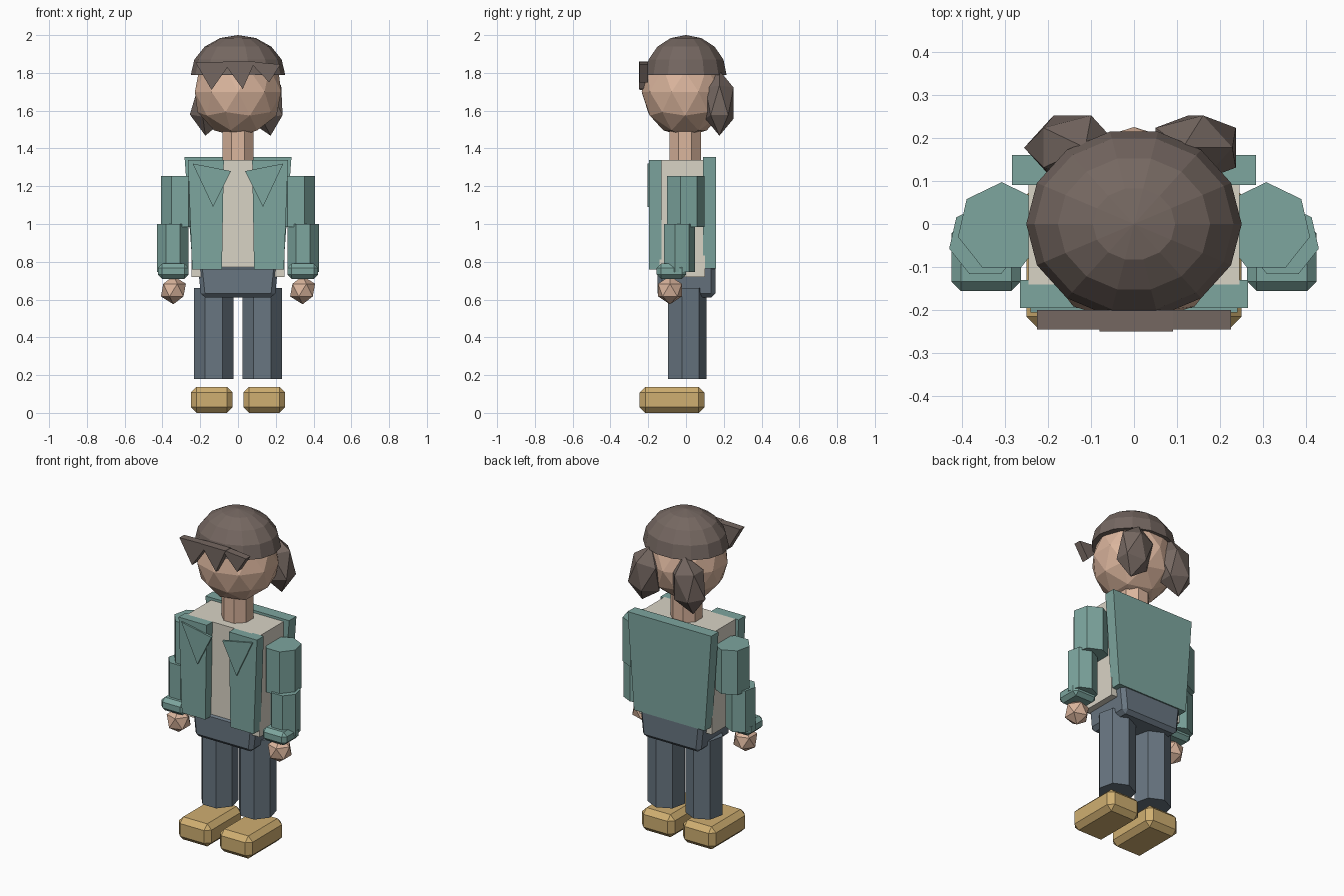
import bpy, bmesh, math
from mathutils import Matrix, Vector

if "Cube" in bpy.data.objects:
    bpy.data.objects.remove(bpy.data.objects["Cube"])


def material(name, rgb):
    m = bpy.data.materials.new(name)
    m.diffuse_color = [(c / 255) ** 2.2 for c in rgb] + [1]
    m.use_nodes = True
    m.node_tree.nodes["Principled BSDF"].inputs["Base Color"].default_value = m.diffuse_color
    return m


HAIR = material("hair_brown", (116, 103, 97))
SKIN = material("skin", (218, 180, 156))
TEAL = material("jacket_teal", (124, 164, 157))
CREAM = material("shirt_cream", (216, 210, 196))
PANTS = material("trouser_slate", (104, 117, 128))
SHOE = material("shoe_tan", (206, 173, 112))


def finish(name, bm, mat):
    bmesh.ops.recalc_face_normals(bm, faces=bm.faces)
    me = bpy.data.meshes.new(name)
    bm.to_mesh(me)
    bm.free()
    me.materials.append(mat)
    ob = bpy.data.objects.new(name, me)
    bpy.context.collection.objects.link(ob)
    return ob


def loft(name, rings, mat, bevel=0):
    """Closed solid through rings of equal point count."""
    bm = bmesh.new()
    vs = [[bm.verts.new(p) for p in r] for r in rings]
    n = len(vs[0])
    for a, b in zip(vs, vs[1:]):
        for i in range(n):
            j = (i + 1) % n
            bm.faces.new((a[i], a[j], b[j], b[i]))
    bm.faces.new(vs[0])
    bm.faces.new(vs[-1])
    if bevel:
        bmesh.ops.bevel(bm, geom=bm.edges[:], offset=bevel, segments=1,
                        affect='EDGES', profile=0.5)
    return finish(name, bm, mat)


def plate(name, outline, y0, y1, mat):
    """Front-view (x, z) outline given depth from y0 to y1."""
    return loft(name, [[(x, y, z) for x, z in outline] for y in (y0, y1)], mat)


def box(name, x0, x1, y0, y1, z0, z1, mat, bevel=0):
    return loft(name, [[(x0, y0, z), (x1, y0, z), (x1, y1, z), (x0, y1, z)]
                       for z in (z0, z1)], mat, bevel)


def ring(cx, cy, z, rx, ry, n, start):
    return [(cx + rx * math.cos(start + i * math.tau / n),
             cy + ry * math.sin(start + i * math.tau / n), z) for i in range(n)]


def tube(name, cx, cy, r, z0, z1, mat, n=7, start=math.pi / 2):
    return loft(name, [ring(cx, cy, z, r, r, n, start) for z in (z0, z1)], mat)


def ball(name, loc, size, mat, sub=1, tilt=0):
    bm = bmesh.new()
    m = (Matrix.Translation(loc) @ Matrix.Rotation(tilt, 4, 'Y')
         @ Matrix.Diagonal(Vector(size)).to_4x4())
    bmesh.ops.create_icosphere(bm, subdivisions=sub, radius=1, matrix=m)
    return finish(name, bm, mat)


# Head, neck and hair cap
ball("head", (0, -0.005, 1.70), (0.24, 0.23, 0.24), SKIN, 2)
tube("neck", 0, -0.005, 0.09, 1.32, 1.52, SKIN, 8, math.pi / 8)
lats = [math.radians(a) for a in (0, 22.5, 45, 67.5, 89.9)]
loft("hair_cap", [ring(0, 0, 1.79 + 0.21 * math.sin(a), 0.25 * math.cos(a),
                       0.22 * math.cos(a), 14, 0) for a in lats], HAIR)

# Fringe teeth
plate("fringe_left", [(-0.225, 1.855), (-0.035, 1.86), (-0.14, 1.71)], -0.245, -0.2, HAIR)
plate("fringe_middle", [(-0.08, 1.86), (0.09, 1.86), (0.025, 1.715)], -0.25, -0.2, HAIR)
plate("fringe_right", [(0.06, 1.86), (0.225, 1.845), (0.165, 1.75)], -0.245, -0.2, HAIR)

# Shirt, jacket back and hips
box("shirt", -0.245, 0.245, -0.14, 0.1, 0.72, 1.34, CREAM)
plate("jacket_back", [(-0.24, 0.765), (0.24, 0.765), (0.283, 1.355), (-0.283, 1.355)],
      0.09, 0.16, TEAL)
loft("hips", [[(-w, -0.15, z), (w, -0.15, z), (w, 0.155, z), (-w, 0.155, z)]
              for w, z in ((0.195, 0.61), (0.213, 0.785))], PANTS, 0.022)

# Paired parts
for s, side in ((-1, "left"), (1, "right")):
    ball("hair_bunch_" + side, (s * 0.143, 0.177, 1.64), (0.112, 0.088, 0.175),
         HAIR, 1, -s * 0.17)
    plate("jacket_front_" + side,
          [(s * 0.075, 1.34), (s * 0.265, 1.34), (s * 0.243, 0.76), (s * 0.085, 0.76)],
          -0.195, -0.13, TEAL)
    plate("lapel_" + side, [(s * 0.24, 1.32), (s * 0.037, 1.28), (s * 0.132, 1.09)],
          -0.205, -0.19, TEAL)
    tube("upper_arm_" + side, s * 0.307, -0.007, 0.104, 0.985, 1.255, TEAL)
    tube("forearm_" + side, s * 0.345, -0.038, 0.086, 0.745, 1.0, TEAL)
    box("cuff_" + side, s * 0.262, s * 0.424, -0.155, 0.0, 0.71, 0.79, TEAL, 0.022)
    ball("hand_" + side, (s * 0.342, -0.085, 0.65), (0.074, 0.074, 0.075), SKIN)
    tube("leg_" + side, s * 0.128, 0.002, 0.107, 0.18, 0.66, PANTS)
    box("shoe_" + side, s * 0.028, s * 0.25, -0.245, 0.097, 0, 0.138, SHOE, 0.03)
